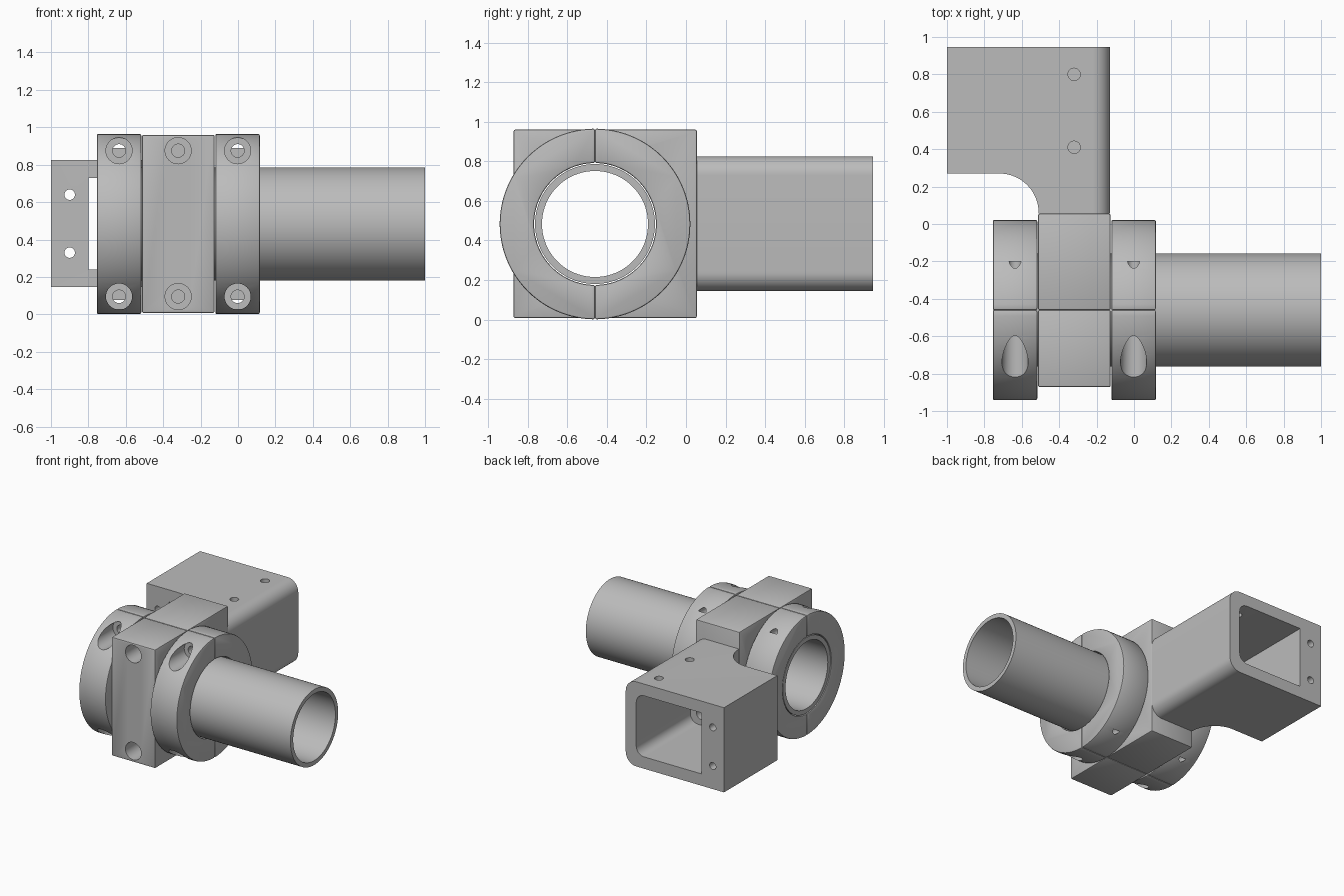
import bpy, bmesh
from math import sin, cos, pi, radians

if "Cube" in bpy.data.objects:
    bpy.data.objects.remove(bpy.data.objects["Cube"])

# Single bare metal colour
metal = bpy.data.materials.new("machined_grey")
metal.use_nodes = True
GREY = (0.5, 0.5, 0.5, 1)
metal.diffuse_color = GREY
bsdf = metal.node_tree.nodes["Principled BSDF"]
bsdf.inputs["Base Color"].default_value = GREY
bsdf.inputs["Roughness"].default_value = 0.5

AY, AZ = -0.46, 0.483          # tube axis
TUBE_R, BORE_R, RING_R = 0.303, 0.308, 0.482
BLOCK_X = -0.32
SCREW_Z = (0.095, 0.875)


def arc(cx, cy, r, start, end, n=48):
    """Points on an arc, angles in degrees, both ends included."""
    return [(cx + r * cos(radians(start + (end - start) * i / n)),
             cy + r * sin(radians(start + (end - start) * i / n))) for i in range(n + 1)]


def circle(cx, cy, r, n=64):
    return arc(cx, cy, r, 0, 360, n)[:-1]


def prism(name, pts, axis, lo, hi):
    """Extrude a 2D outline along an axis."""
    place = {"x": lambda a, b, d: (d, a, b),
             "y": lambda a, b, d: (a, d, b),
             "z": lambda a, b, d: (a, b, d)}[axis]
    bm = bmesh.new()
    rows = [[bm.verts.new(place(a, b, d)) for a, b in pts] for d in (lo, hi)]
    bm.faces.new(rows[0])
    bm.faces.new(rows[1])
    n = len(pts)
    for i in range(n):
        j = (i + 1) % n
        bm.faces.new((rows[0][i], rows[0][j], rows[1][j], rows[1][i]))
    bmesh.ops.recalc_face_normals(bm, faces=bm.faces)
    mesh = bpy.data.meshes.new(name)
    bm.to_mesh(mesh)
    bm.free()
    obj = bpy.data.objects.new(name, mesh)
    bpy.context.scene.collection.objects.link(obj)
    mesh.materials.append(metal)
    return obj


def finish(obj, cutters=(), bevel=0):
    """Bevel the edges, cut the holes, and bake the result."""
    if bevel:
        mod = obj.modifiers.new("edge_bevel", "BEVEL")
        mod.width, mod.segments, mod.limit_method = bevel, 2, "ANGLE"
        mod.angle_limit = radians(40)
    for cutter in cutters:
        cutter.hide_render = True
        mod = obj.modifiers.new("cut", "BOOLEAN")
        mod.operation, mod.solver, mod.object = "DIFFERENCE", "EXACT", cutter
    graph = bpy.context.evaluated_depsgraph_get()
    baked = bpy.data.meshes.new_from_object(obj.evaluated_get(graph))
    obj.modifiers.clear()
    obj.data = baked
    for cutter in cutters:
        bpy.data.objects.remove(cutter)
    bpy.ops.object.select_all(action="DESELECT")
    obj.select_set(True)
    bpy.context.view_layer.objects.active = obj
    bpy.ops.object.shade_smooth_by_angle(angle=radians(30))


def hole(axis, a, b, r, lo, hi):
    return prism("hole_cutter", circle(a, b, r, 32), axis, lo, hi)


def screw_holes(x, front):
    """Counterbores in the front half, pilot holes in the back half."""
    cuts = []
    for z in SCREW_Z:
        if front:
            cuts.append(hole("y", x, z, 0.07, -1.1, -0.58))
            cuts.append(hole("y", x, z, 0.035, -0.7, -0.4))
        else:
            cuts.append(hole("y", x, z, 0.035, -0.5, -0.2))
    return cuts


# Round tube
tube = prism("round_tube", circle(AY, AZ, TUBE_R, 96), "x", -0.75, 1.0)
finish(tube, [prism("bore_cutter", circle(AY, AZ, 0.268, 96), "x", -1.2, 1.2)])

# Split clamp rings and split centre block
for side, front, a0, a1 in (("front", True, 90, 270), ("back", False, -90, 90)):
    inner = arc(AY, AZ, BORE_R, a1, a0)
    outer = arc(AY, AZ, RING_R, a0, a1)
    for label, lo, hi in (("right", -0.755, -0.517), ("left", -0.121, 0.117)):
        ring = prism(f"{label}_clamp_ring_{side}", outer + inner, "x", lo, hi)
        finish(ring, screw_holes((lo + hi) / 2, front), 0.009)

    if front:
        corners = [(AY, 0.96), (-0.872, 0.96), (-0.872, 0.007), (AY, 0.007)]
    else:
        corners = [(AY, 0.007), (0.055, 0.007), (0.055, 0.96), (AY, 0.96)]
    block = prism(f"centre_block_{side}", corners + inner, "x", -0.513, -0.125)
    finish(block, screw_holes(BLOCK_X, front), 0.009)

# Hollow bracket with rounded outer edges on its left side
R = 0.095
outline = ([(-1, 0.145)] + arc(-0.127 - R, 0.145 + R, R, -90, 0, 12)
           + arc(-0.127 - R, 0.825 - R, R, 0, 90, 12) + [(-1, 0.825)])
bracket = prism("bracket", outline, "y", 0.055, 0.946)

r = 0.07
cavity = ([(-0.8, 0.24)] + arc(-0.22 - r, 0.24 + r, r, -90, 0, 10)
          + arc(-0.22 - r, 0.73 - r, r, 0, 90, 10) + [(-0.8, 0.73)])
relief = arc(-0.72, 0.06, 0.21, 0, 90, 24) + [(-1.2, 0.27), (-1.2, -0.1), (-0.51, -0.1)]
cuts = [prism("relief_cutter", relief, "z", -0.2, 1.2),
        prism("cavity_cutter", cavity, "y", 0.26, 1.2)]
cuts += [hole("z", BLOCK_X, y, 0.033, 0.6, 1.0) for y in (0.41, 0.8)]
for z in (0.33, 0.64):
    cuts.append(hole("y", -0.9, z, 0.028, 0.1, 1.1))
    cuts.append(hole("y", BLOCK_X, z, 0.045, 0.12, 0.4))
finish(bracket, cuts)
